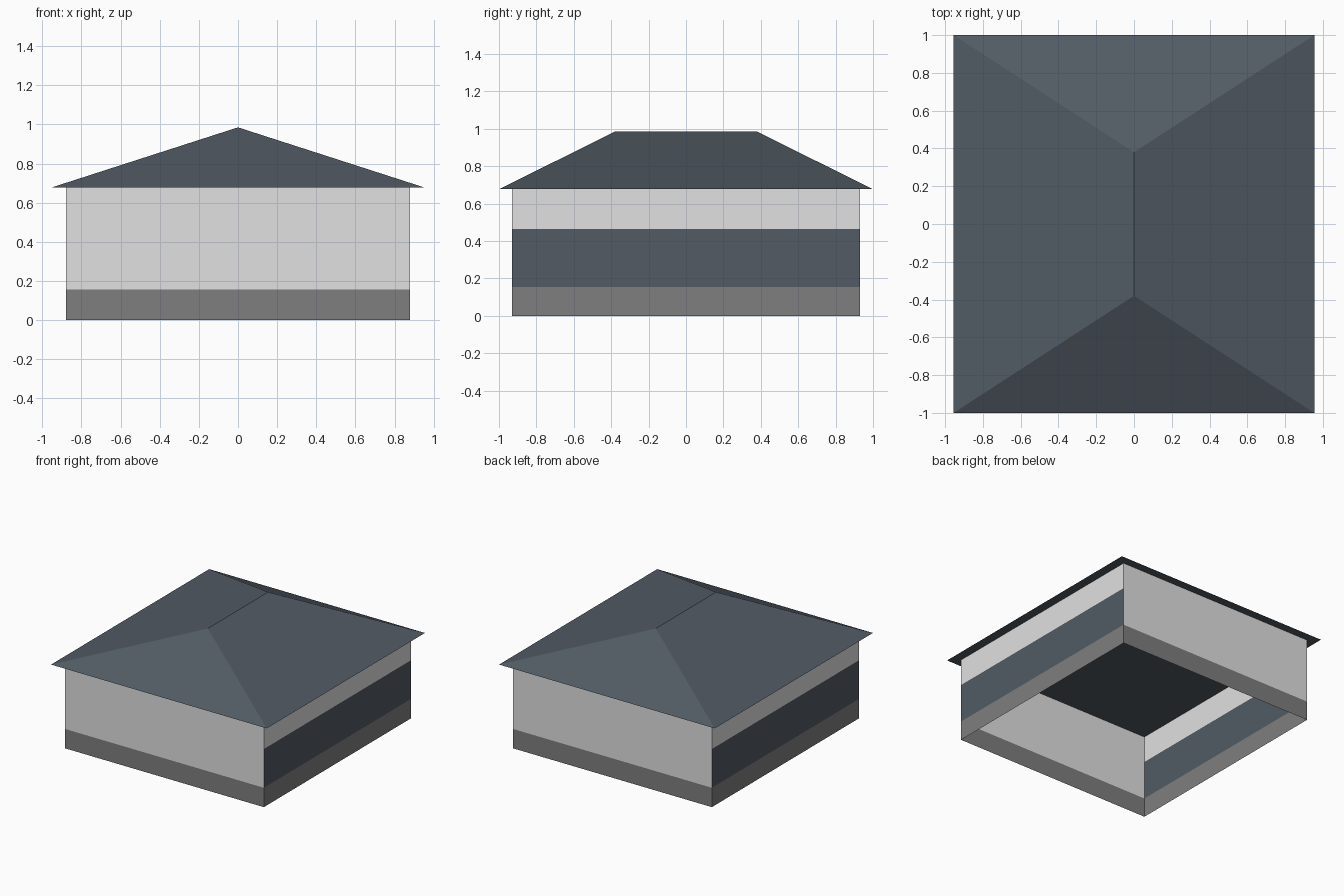
import bpy
import bmesh

cube = bpy.data.objects.get("Cube")
if cube:
    bpy.data.objects.remove(cube, do_unlink=True)


def material(name, rgb):
    mat = bpy.data.materials.new(name)
    mat.use_nodes = True
    mat.diffuse_color = (*rgb, 1)
    mat.node_tree.nodes["Principled BSDF"].inputs["Base Color"].default_value = (*rgb, 1)
    return mat


SLATE = material("slate blue grey", (0.084, 0.105, 0.127))
PLASTER = material("pale plaster", (0.75, 0.75, 0.75))
STONE = material("plinth grey", (0.212, 0.212, 0.212))


def ring(bm, half_x, half_y, z):
    """Four corners of a rectangle, counter-clockwise from above."""
    corners = ((-1, -1), (1, -1), (1, 1), (-1, 1))
    return [bm.verts.new((sx * half_x, sy * half_y, z)) for sx, sy in corners]


def finish(bm, name, mats):
    mesh = bpy.data.meshes.new(name)
    bm.to_mesh(mesh)
    bm.free()
    for mat in mats:
        mesh.materials.append(mat)
    obj = bpy.data.objects.new(name, mesh)
    bpy.context.collection.objects.link(obj)
    return obj


def wall_band(name, bottom, top, mats, side_index=0):
    """Open ring of four thin walls; the x-facing sides may differ in colour."""
    bm = bmesh.new()
    low, high = ring(bm, 0.88, 0.93, bottom), ring(bm, 0.88, 0.93, top)
    for i in range(4):
        j = (i + 1) % 4
        face = bm.faces.new((low[i], low[j], high[j], high[i]))
        face.normal_update()
        if abs(face.normal.x) > 0.5:
            face.material_index = side_index
    return finish(bm, name, mats)


# Walls: plinth, middle band with dark long sides, plain upper band
PLINTH_TOP, BAND_TOP, EAVE = 0.155, 0.465, 0.677
wall_band("plinth", 0, PLINTH_TOP, [STONE])
wall_band("middle_walls", PLINTH_TOP, BAND_TOP, [PLASTER, SLATE], side_index=1)
wall_band("upper_walls", BAND_TOP, EAVE, [PLASTER])

# Hipped roof with a flat soffit
bm = bmesh.new()
a, b, c, d = ring(bm, 0.955, 1.0, EAVE)
front, back = (bm.verts.new((0, y, 0.985)) for y in (-0.38, 0.38))
for verts in ((a, b, front), (b, c, back, front), (c, d, back),
              (d, a, front, back), (d, c, b, a)):
    bm.faces.new(verts)
finish(bm, "hipped_roof", [SLATE])
